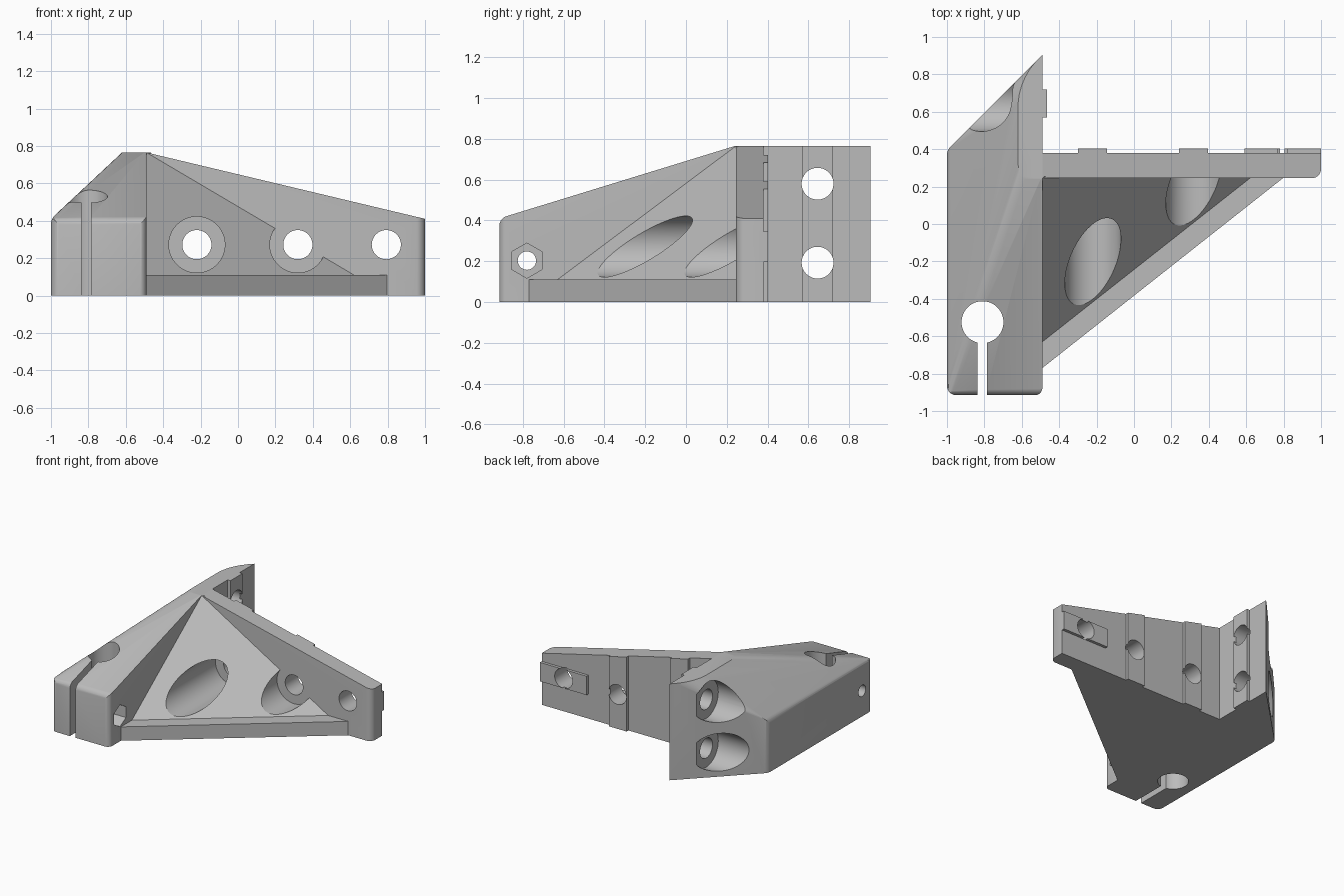
import bpy, bmesh, math
from mathutils import Vector, Matrix

if "Cube" in bpy.data.objects:
    bpy.data.objects.remove(bpy.data.objects["Cube"], do_unlink=True)

gray = bpy.data.materials.new("light gray plastic")
gray.use_nodes = True
gray.diffuse_color = (0.5, 0.5, 0.5, 1)
gray.node_tree.nodes["Principled BSDF"].inputs["Base Color"].default_value = (0.5, 0.5, 0.5, 1)

TOP, LOW, WALL, BACK = 0.765, 0.41, -0.49, 0.38


def finish(bm, name):
    bmesh.ops.recalc_face_normals(bm, faces=bm.faces)
    mesh = bpy.data.meshes.new(name)
    bm.to_mesh(mesh)
    bm.free()
    mesh.materials.append(gray)
    obj = bpy.data.objects.new(name, mesh)
    bpy.context.scene.collection.objects.link(obj)
    return obj


def box_mesh(lo, hi):
    bm = bmesh.new()
    lo, hi = Vector(lo), Vector(hi)
    scale = Matrix.Diagonal((*(hi - lo), 1))
    bmesh.ops.create_cube(bm, size=1, matrix=Matrix.Translation((lo + hi) / 2) @ scale)
    return bm


def slice_off(bm, point, normal):
    """Remove everything on the normal's side of a plane and cap the cut."""
    geom = bm.verts[:] + bm.edges[:] + bm.faces[:]
    bmesh.ops.bisect_plane(bm, geom=geom, dist=1e-6, plane_co=point,
                           plane_no=normal, clear_outer=True)
    rim = [e for e in bm.edges if e.is_boundary]
    if rim:
        bmesh.ops.edgeloop_fill(bm, edges=rim)


def round_edge(bm, point, n1, n2, r, steps=6):
    """Round a convex edge with a fan of tangent slices."""
    n1, n2 = Vector(n1).normalized(), Vector(n2).normalized()
    centre = Vector(point) - r * (n1 + n2) / (1 + n1.dot(n2))
    for i in range(1, steps):
        n = n1.slerp(n2, i / steps)
        slice_off(bm, centre + n * r, n)


def box(name, lo, hi):
    return finish(box_mesh(lo, hi), name)


def rod(name, start, end, r, sides=48, spin=0):
    start, end = Vector(start), Vector(end)
    axis = end - start
    mat = (Matrix.Translation((start + end) / 2)
           @ axis.to_track_quat('Z', 'Y').to_matrix().to_4x4() @ Matrix.Rotation(spin, 4, 'Z'))
    bm = bmesh.new()
    bmesh.ops.create_cone(bm, cap_ends=True, segments=sides, radius1=r, radius2=r,
                          depth=axis.length, matrix=mat)
    return finish(bm, name)


# Clamp block: sloped top, leaning side, angled back and rounded edges
bm = box_mesh((-1, -0.915, 0), (WALL, 0.915, TOP))
left, front, right = Vector((-1, 0, 0)), Vector((0, -1, 0)), Vector((1, 0, 0))
slope = Vector((0, LOW - TOP, 1.155)).normalized()
lean = Vector((LOW - TOP, 0, 0.38)).normalized()
rear = Vector((-1, 1, 0)).normalized()
corner = Vector((-1, 0.395, LOW))
crease = Vector((-0.62, 0.24, TOP))
front_low = Vector((-1, -0.915, LOW))
slice_off(bm, crease, slope)
slice_off(bm, crease, lean)
slice_off(bm, corner, rear)
# Tapered rounding where the leaning side meets the angled back
for i in range(1, 6):
    a = math.radians(180 - 45 * i / 6)
    q = Vector((-0.25 + 0.37 * math.cos(a), 0.62 + 0.37 * math.sin(a), TOP))
    n = Vector((-math.sin(a), math.cos(a), 0)).cross(corner - q).normalized()
    if n.x > 0:
        n.negate()
    slice_off(bm, q, n)
round_edge(bm, front_low, front, slope, 0.05)
round_edge(bm, front_low, front, left, 0.05)
round_edge(bm, (WALL, -0.915, 0), front, right, 0.04)
round_edge(bm, corner, left, lean, 0.07)
round_edge(bm, corner, left, rear, 0.07)
round_edge(bm, crease, lean, slope, 0.1)
block = finish(bm, "bracket")

# Arm with a sloping top and a rounded tip
arm_slope = Vector((TOP - LOW, 0, 1 - WALL)).normalized()
arm_peak = Vector((WALL, 0, TOP))
bm = box_mesh((-0.52, 0.245, 0), (1, BACK, TOP))
slice_off(bm, arm_peak, arm_slope)
round_edge(bm, (1, 0.245, 0), right, front, 0.05)
adds = [finish(bm, "arm")]

# Gusset base lip and sloping web
bm = box_mesh((-0.5, -0.9, 0), (0.9, 0.255, 0.11))
slice_off(bm, (WALL, -0.77, 0), (1.01, -1.28, 0))
adds.append(finish(bm, "gusset_base"))
bm = box_mesh((-0.5, -0.8, 0.05), (0.8, 0.255, TOP))
a, b, c = Vector((WALL, -0.63, 0.11)), Vector((0.62, 0.245, 0.11)), Vector((WALL, 0.245, TOP))
slice_off(bm, a, (b - a).cross(c - a).normalized())
adds.append(finish(bm, "gusset_web"))

# Locating ribs on the arm's back and the block's inner wall
for x0, x1 in ((-0.3, -0.145), (0.24, 0.395)):
    bm = box_mesh((x0, 0.36, 0), (x1, 0.403, TOP))
    slice_off(bm, arm_peak, arm_slope)
    adds.append(finish(bm, "arm_rib"))
adds.append(box("arm_key", (0.59, 0.36, 0.195), (1, 0.403, 0.345)))
adds.append(box("wall_rib", (-0.52, 0.57, 0), (-0.465, 0.72, TOP)))

# Screw holes and counterbores
cuts = []
for x in (-0.22, 0.32, 0.793):
    cuts.append(rod("arm_hole", (x, 0.1, 0.272), (x, 0.6, 0.272), 0.078))
    if x < 0.7:
        cuts.append(rod("arm_counterbore", (x, -1, 0.272), (x, 0.246, 0.272), 0.15, 64))
for z in (0.193, 0.58):
    cuts.append(rod("wall_hole", (-0.8, 0.645, z), (-0.3, 0.645, z), 0.078))
    cuts.append(rod("wall_counterbore", (-1.2, 0.645, z), (-0.63, 0.645, z), 0.15, 64))

# Rod clamp: bore, slit, pinch screw and nut pocket
cuts.append(rod("clamp_bore", (-0.81, -0.525, -0.2), (-0.81, -0.525, 1), 0.112, 64))
cuts.append(box("clamp_slit", (-0.836, -1.1, -0.2), (-0.786, -0.525, 1)))
cuts.append(rod("pinch_hole", (-1.2, -0.78, 0.203), (-0.3, -0.78, 0.203), 0.045, 32))
nut = rod("nut_pocket", (-0.59, -0.78, 0.203), (-0.3, -0.78, 0.203), 0.086, 6)
# Turn the pocket so that one hexagon point faces up
top_z = max(v.co.z for v in nut.data.vertices)
if top_z < 0.203 + 0.08:
    nut.data.transform(Matrix.Translation((0, -0.78, 0.203)) @ Matrix.Rotation(math.pi / 6, 4, 'X')
                       @ Matrix.Translation((0, 0.78, -0.203)))
cuts.append(nut)

# Join the parts, cut the holes, then drop the helpers
bpy.context.view_layer.objects.active = block
block.select_set(True)
for helpers, operation in ((adds, 'UNION'), (cuts, 'DIFFERENCE')):
    for helper in helpers:
        mod = block.modifiers.new(helper.name, 'BOOLEAN')
        mod.operation, mod.solver, mod.object = operation, 'EXACT', helper
        bpy.ops.object.modifier_apply(modifier=mod.name)
        bpy.data.objects.remove(helper, do_unlink=True)

bpy.ops.object.shade_smooth_by_angle(angle=math.radians(28))
